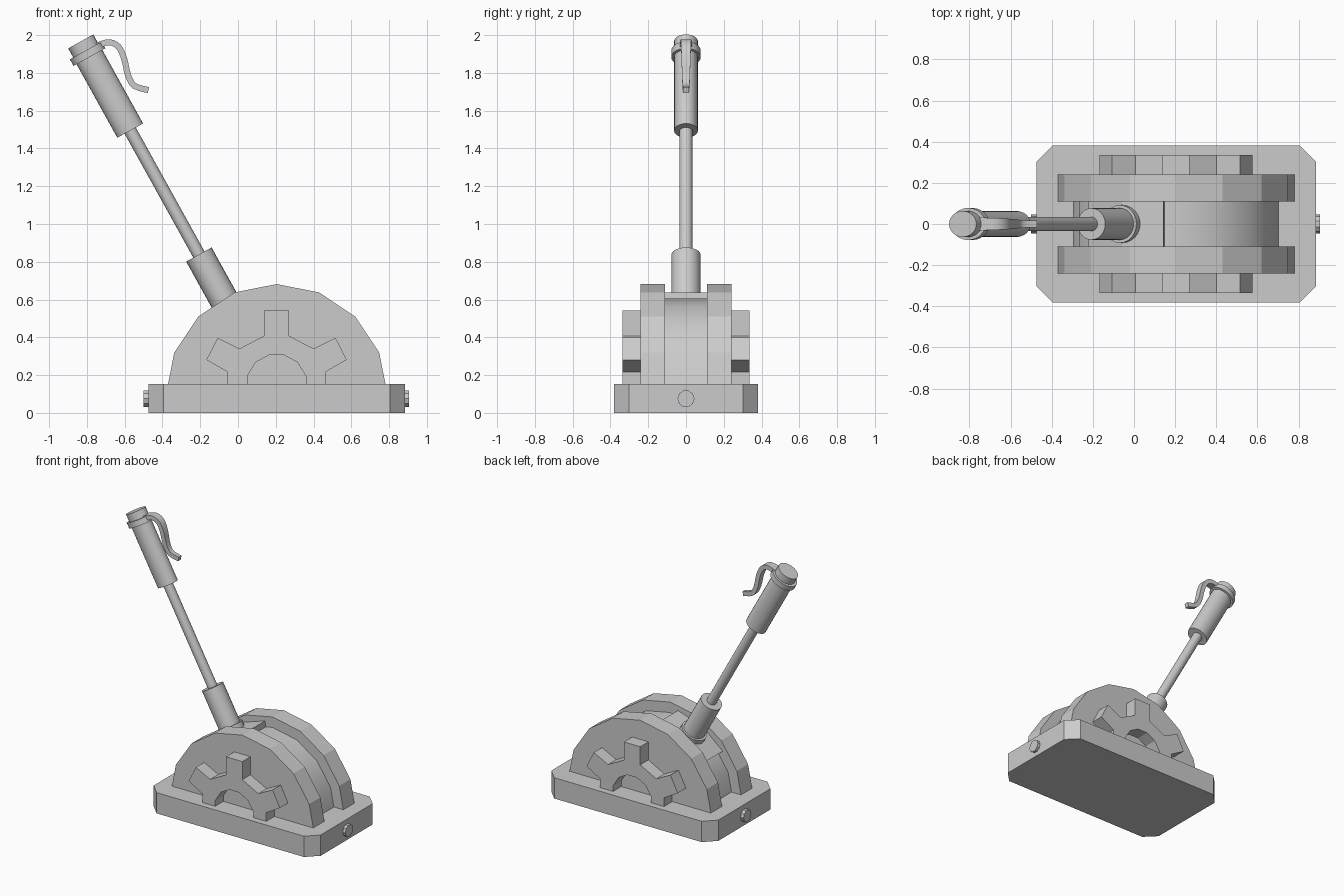
import bpy, bmesh, math
from mathutils import Vector, Matrix

if "Cube" in bpy.data.objects:
    bpy.data.objects.remove(bpy.data.objects["Cube"])

CX, CZ = 0.205, 0.095            # pivot of the lever
TILT = math.radians(119.0)       # lever angle in the xz plane
AXIS = Vector((math.cos(TILT), 0, math.sin(TILT)))


def finish(name, bm, angle=None):
    bmesh.ops.recalc_face_normals(bm, faces=bm.faces[:])
    me = bpy.data.meshes.new(name)
    bm.to_mesh(me)
    bm.free()
    ob = bpy.data.objects.new(name, me)
    bpy.context.collection.objects.link(ob)
    if angle:
        bpy.ops.object.select_all(action='DESELECT')
        ob.select_set(True)
        bpy.context.view_layer.objects.active = ob
        bpy.ops.object.shade_smooth_by_angle(angle=math.radians(angle))
    return ob


def prism(name, pts, offset, angle=None):
    """Extrude a closed outline of 3D points."""
    bm = bmesh.new()
    f = bm.faces.new([bm.verts.new(p) for p in pts])
    r = bmesh.ops.extrude_face_region(bm, geom=[f])
    bmesh.ops.translate(bm, vec=offset,
                        verts=[v for v in r['geom'] if isinstance(v, bmesh.types.BMVert)])
    return finish(name, bm, angle)


def plate(name, profile, y0, y1, angle=None):
    return prism(name, [(x, y0, z) for x, z in profile], (0, y1 - y0, 0), angle)


def rod(name, start, axis, length, rx, ry, sides=24):
    """Cylinder along an axis in the xz plane; ry is its radius in y."""
    bm = bmesh.new()
    bmesh.ops.create_cone(bm, cap_ends=True, segments=sides, radius1=1, radius2=1, depth=length)
    bmesh.ops.scale(bm, vec=(rx, ry, 1), verts=bm.verts)
    z = axis.normalized()
    y = Vector((0, 1, 0))
    m = Matrix((y.cross(z), y, z)).transposed().to_4x4()
    m.translation = Vector(start) + z * length / 2
    bmesh.ops.transform(bm, matrix=m, verts=bm.verts)
    return finish(name, bm, 35)


def arc(r, a0, a1, n):
    return [(CX + r * math.cos(math.radians(a0 + (a1 - a0) * i / n)),
             CZ + r * math.sin(math.radians(a0 + (a1 - a0) * i / n))) for i in range(n + 1)]


# base plate with cut corners, and a pin at each end
x0, x1, y1, c = -0.475, 0.885, 0.382, 0.08
prism("base", [(x0 + c, -y1, 0), (x1 - c, -y1, 0), (x1, -y1 + c, 0), (x1, y1 - c, 0),
               (x1 - c, y1, 0), (x0 + c, y1, 0), (x0, y1 - c, 0), (x0, -y1 + c, 0)],
      (0, 0, 0.153))
for side, x in (("left", -0.5), ("right", 0.86)):
    rod("pin_" + side, (x, 0, 0.075), Vector((1, 0, 0)), 0.045, 0.045, 0.045, 10)

# half-round side cheeks and the drum between them
for side, s in (("front", -1), ("back", 1)):
    plate("cheek_" + side, arc(0.587, 0, 180, 8), s * 0.11, s * 0.24)
plate("drum", arc(0.51, 0, 180, 8), -0.112, 0.112, 30)

# raised slider plate carrying the lever
mid = math.degrees(TILT)
plate("slider", arc(0.545, mid - 22.5, mid + 22.5, 2) + arc(0.45, mid + 22.5, mid - 22.5, 2),
      -0.111, 0.111)

# half gear on each cheek
outer = [(0.26, 0.14), (0.26, 0.217), (0.371, 0.281), (0.312, 0.398), (0.196, 0.34),
         (0.066, 0.408), (0.066, 0.541)]
inner = [(0.155, 0.14), (0.155, 0.195), (0.11, 0.268), (0.04, 0.306)]
GX = 0.204
gear = ([(GX - x, z) for x, z in outer] + [(GX + x, z) for x, z in reversed(outer)]
        + [(GX + x, z) for x, z in inner] + [(GX - x, z) for x, z in reversed(inner)])
for side, s in (("front", -1), ("back", 1)):
    plate("gear_" + side, gear, s * 0.23, s * 0.335)

# lever stack: name, start and end distance from pivot, radii
for name, d0, d1, rx, ry in (("collar", 0.48, 0.565, 0.092, 0.092),
                             ("socket", 0.5, 0.85, 0.077, 0.077),
                             ("shaft", 0.8, 1.65, 0.034, 0.034),
                             ("handle", 1.6, 2.05, 0.078, 0.063),
                             ("handle_ring", 2.045, 2.085, 0.096, 0.078),
                             ("handle_cap", 2.08, 2.14, 0.076, 0.063)):
    rod(name, Vector((CX, 0, CZ)) + AXIS * d0, AXIS, d1 - d0, rx, ry)

# curved release trigger, a tapering ribbon swept along a path
path = [(-0.79, 1.915), (-0.737, 1.947), (-0.68, 1.962), (-0.632, 1.938), (-0.602, 1.873),
        (-0.582, 1.788), (-0.548, 1.731), (-0.474, 1.709)]
pts = [Vector((x, 0, z)) for x, z in path]
N = 3
line = []
for i in range(len(pts) - 1):
    p0, p1, p2, p3 = (pts[max(0, min(len(pts) - 1, i + k))] for k in (-1, 0, 1, 2))
    for j in range(N):
        t = j / N
        line.append(0.5 * (2 * p1 + (p2 - p0) * t + (2 * p0 - 5 * p1 + 4 * p2 - p3) * t * t
                           + (3 * p1 - p0 - 3 * p2 + p3) * t ** 3))
line.append(pts[-1])
bm = bmesh.new()
rings = []
for i, p in enumerate(line):
    d = (line[min(i + 1, len(line) - 1)] - line[max(i - 1, 0)]).normalized()
    n = Vector((-d.z, 0, d.x)) * 0.016
    w = Vector((0, 0.034 - 0.018 * i / (len(line) - 1), 0))
    rings.append([bm.verts.new(p + a * n + b * w) for a, b in ((1, 1), (1, -1), (-1, -1), (-1, 1))])
for a, b in zip(rings, rings[1:]):
    for k in range(4):
        bm.faces.new((a[k], a[(k + 1) % 4], b[(k + 1) % 4], b[k]))
bm.faces.new(rings[0])
bm.faces.new(rings[-1])
finish("trigger", bm, 35)
